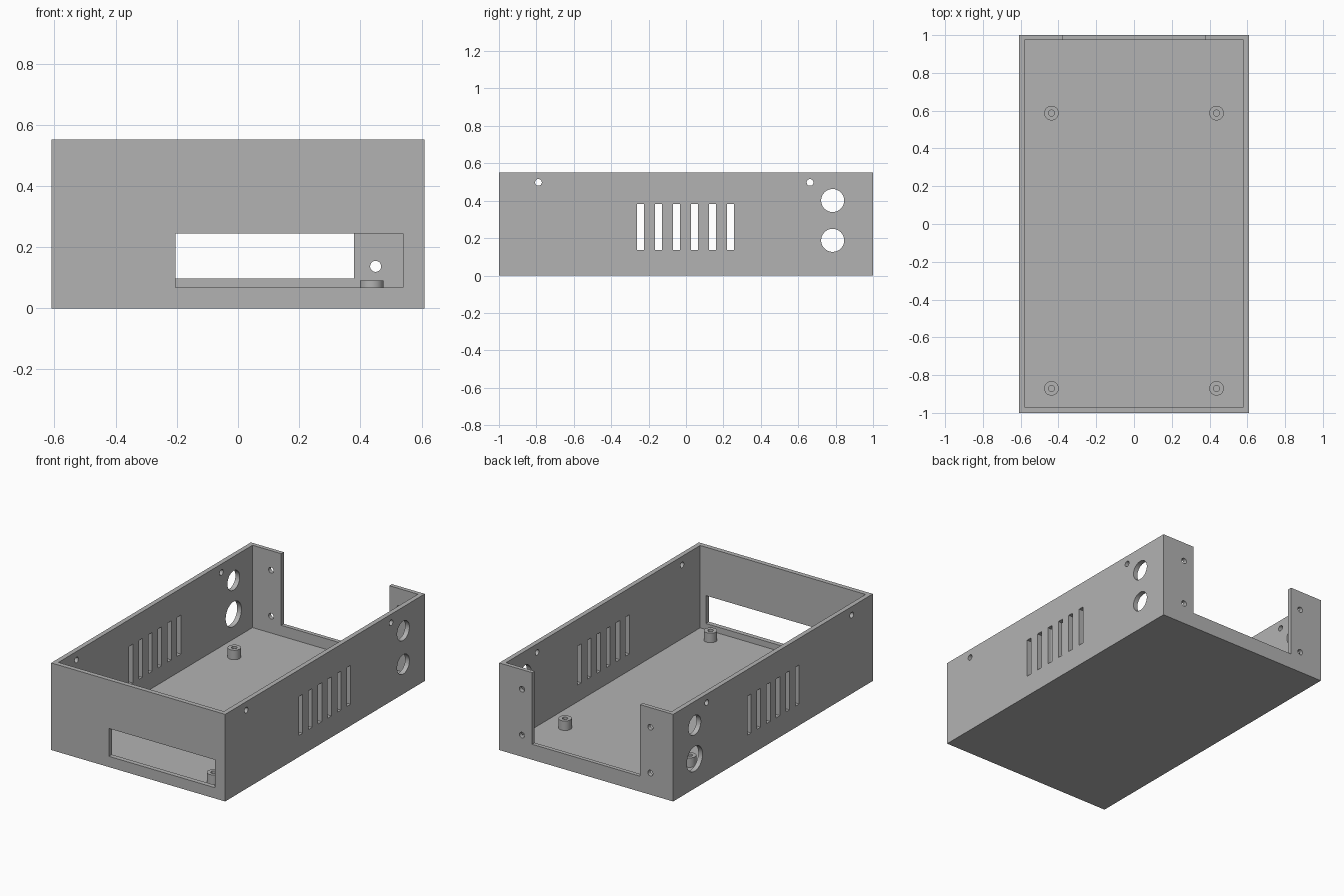
import bpy
import bmesh
from math import radians
from mathutils import Matrix, Vector

if "Cube" in bpy.data.objects:
    bpy.data.objects.remove(bpy.data.objects["Cube"], do_unlink=True)

HX, HY, H = 0.61, 1.0, 0.552      # half width, half length, height
WALL, BACK, FLOOR = 0.03, 0.026, 0.03

grey = bpy.data.materials.new("Plain grey")
grey.use_nodes = True
colour = (0.45, 0.45, 0.45, 1)
grey.diffuse_color = colour
grey.node_tree.nodes["Principled BSDF"].inputs["Base Color"].default_value = colour


def add_box(bm, x, y, z):
    """Box from (min, max) pairs."""
    size = [b - a for a, b in (x, y, z)]
    mid = Vector([(a + b) / 2 for a, b in (x, y, z)])
    bmesh.ops.create_cube(bm, size=1, matrix=Matrix.Translation(mid) @ Matrix.Diagonal((*size, 1)))


def add_rod(bm, centre, radius, length, axis="Z"):
    turn = {"X": Matrix.Rotation(radians(90), 4, "Y"),
            "Y": Matrix.Rotation(radians(90), 4, "X"),
            "Z": Matrix.Identity(4)}[axis]
    bmesh.ops.create_cone(bm, cap_ends=True, segments=48, radius1=radius, radius2=radius,
                          depth=length, matrix=Matrix.Translation(centre) @ turn)


def make(name, bm):
    mesh = bpy.data.meshes.new(name)
    bm.to_mesh(mesh)
    bm.free()
    obj = bpy.data.objects.new(name, mesh)
    bpy.context.collection.objects.link(obj)
    return obj


def activate(obj):
    bpy.ops.object.select_all(action="DESELECT")
    obj.select_set(True)
    bpy.context.view_layer.objects.active = obj


def cut(obj, bm):
    cutter = make("cutter", bm)
    mod = obj.modifiers.new("cut", "BOOLEAN")
    mod.operation, mod.solver, mod.object = "DIFFERENCE", "EXACT", cutter
    activate(obj)
    bpy.ops.object.modifier_apply(modifier=mod.name)
    bpy.data.objects.remove(cutter, do_unlink=True)


def finish(obj):
    obj.data.materials.clear()
    obj.data.materials.append(grey)
    activate(obj)
    bpy.ops.object.shade_smooth_by_angle(angle=radians(30))


# Open-topped tray
bm = bmesh.new()
add_box(bm, (-HX, HX), (-HY, HY), (0, H))
case = make("case_shell", bm)
bm = bmesh.new()
add_box(bm, (WALL - HX, HX - WALL), (WALL - HY, HY - BACK), (FLOOR, H + 0.1))
cut(case, bm)

# Openings in the walls
bm = bmesh.new()
add_box(bm, (-0.205, 0.54), (-HY - 0.05, -HY + 0.06), (0.068, 0.245))   # display window
add_box(bm, (-0.379, 0.379), (HY - 0.06, HY + 0.05), (0.098, H + 0.1))  # rear notch
for side in (-1, 1):
    x = side * HX
    for i in range(6):                                                # vent slots
        y = -0.243 + i * 0.0962
        add_box(bm, (x - 0.06, x + 0.06), (y - 0.0185, y + 0.0185), (0.136, 0.383))
    lower = 0.079 if side < 0 else 0.0615
    for y, z, r in ((0.784, 0.401, 0.0615), (0.784, 0.188, lower),    # connector holes
                    (-0.789, 0.498, 0.018), (0.663, 0.498, 0.018)):   # lid screw holes
        add_rod(bm, (x, y, z), r, 0.12, "X")
    for z in (0.137, 0.428):                                          # rear panel screw holes
        add_rod(bm, (side * 0.45, HY, z), 0.018, 0.12, "Y")
cut(case, bm)
finish(case)

# Board standoffs with blind screw holes
for end, y in (("front", -0.87), ("rear", 0.587)):
    for side, x in (("right", -0.437), ("left", 0.437)):
        bm = bmesh.new()
        add_rod(bm, (x, y, 0.055), 0.0385, 0.07)
        post = make(f"standoff_{end}_{side}", bm)
        bm = bmesh.new()
        add_rod(bm, (x, y, 0.08), 0.016, 0.1)
        cut(post, bm)
        finish(post)
